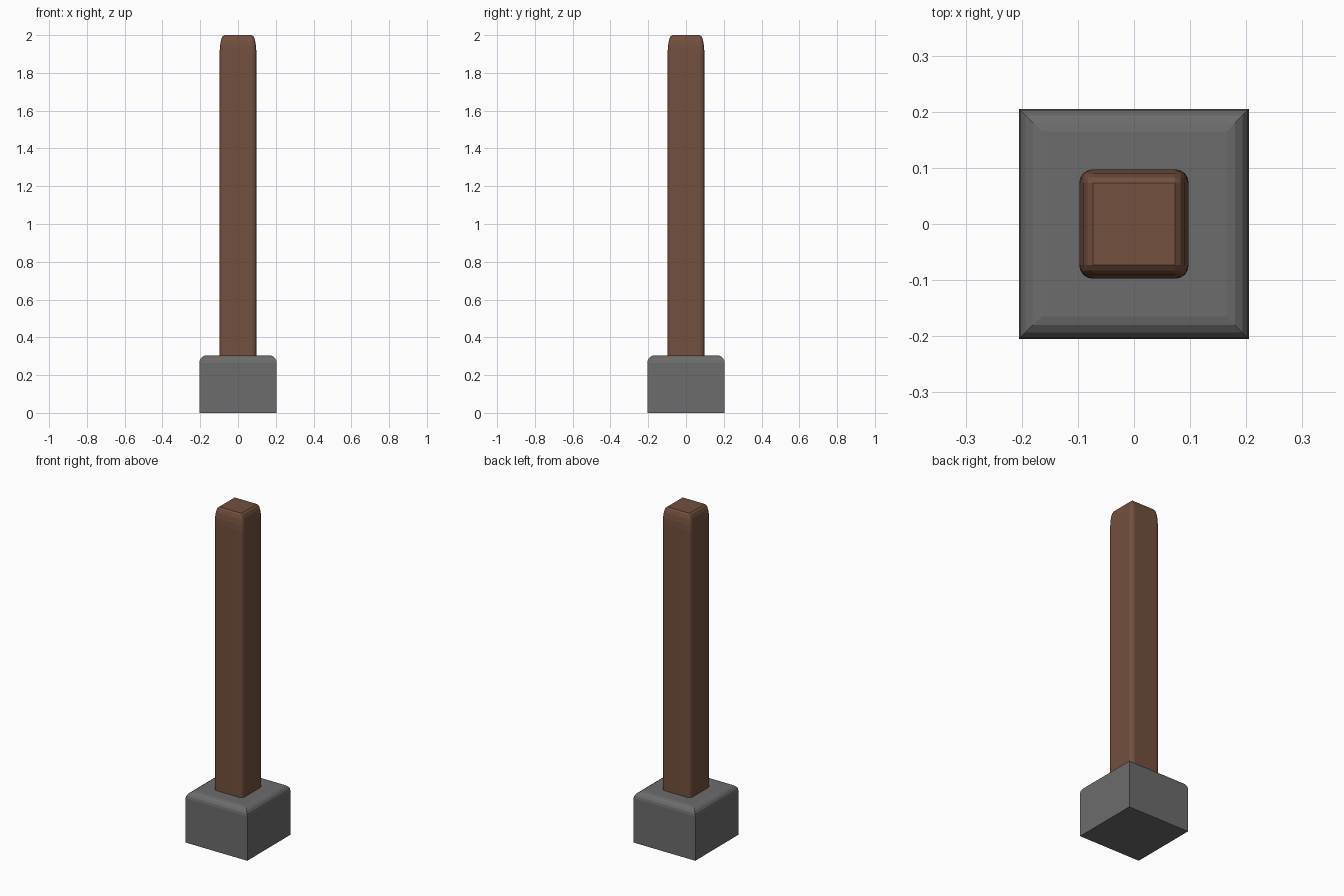
import bpy
import bmesh
from mathutils import Matrix

default = bpy.data.objects.get("Cube")
if default:
    bpy.data.objects.remove(default, do_unlink=True)


def make_material(name, rgb):
    mat = bpy.data.materials.new(name)
    mat.use_nodes = True
    color = (*rgb, 1.0)
    mat.diffuse_color = color
    mat.node_tree.nodes["Principled BSDF"].inputs["Base Color"].default_value = color
    return mat


def bevelled_block(name, width, bottom, top, radius, mat, stretch=1.0, top_only=False):
    """Square block with rounded edges; stretch lengthens the rounding along z."""
    bm = bmesh.new()
    bmesh.ops.create_cube(bm, size=1.0)
    height = (top - bottom) / stretch
    bmesh.ops.scale(bm, vec=(width, width, height), verts=bm.verts)
    edges = [e for e in bm.edges
             if not top_only or all(v.co.z > 0 for v in e.verts)]
    bmesh.ops.bevel(bm, geom=edges, offset=radius, offset_type='OFFSET',
                    segments=4, profile=0.5, affect='EDGES', clamp_overlap=True)
    bm.transform(Matrix.Translation((0, 0, (top + bottom) / 2))
                 @ Matrix.Diagonal((1, 1, stretch, 1)))
    bmesh.ops.recalc_face_normals(bm, faces=bm.faces)
    mesh = bpy.data.meshes.new(name)
    bm.to_mesh(mesh)
    bm.free()
    mesh.materials.append(mat)
    obj = bpy.data.objects.new(name, mesh)
    bpy.context.collection.objects.link(obj)
    return obj


stone = make_material("grey stone", (0.15, 0.15, 0.15))
wood = make_material("brown wood", (0.17, 0.08, 0.048))

# Stone footing, rounded only around its top rim
bevelled_block("stone_base", 0.41, 0.0, 0.305, 0.04, stone, top_only=True)

# Wooden post set into the footing, with a long rounding at its top
bevelled_block("wooden_post", 0.195, 0.1, 2.0, 0.024, wood, stretch=4.0)
